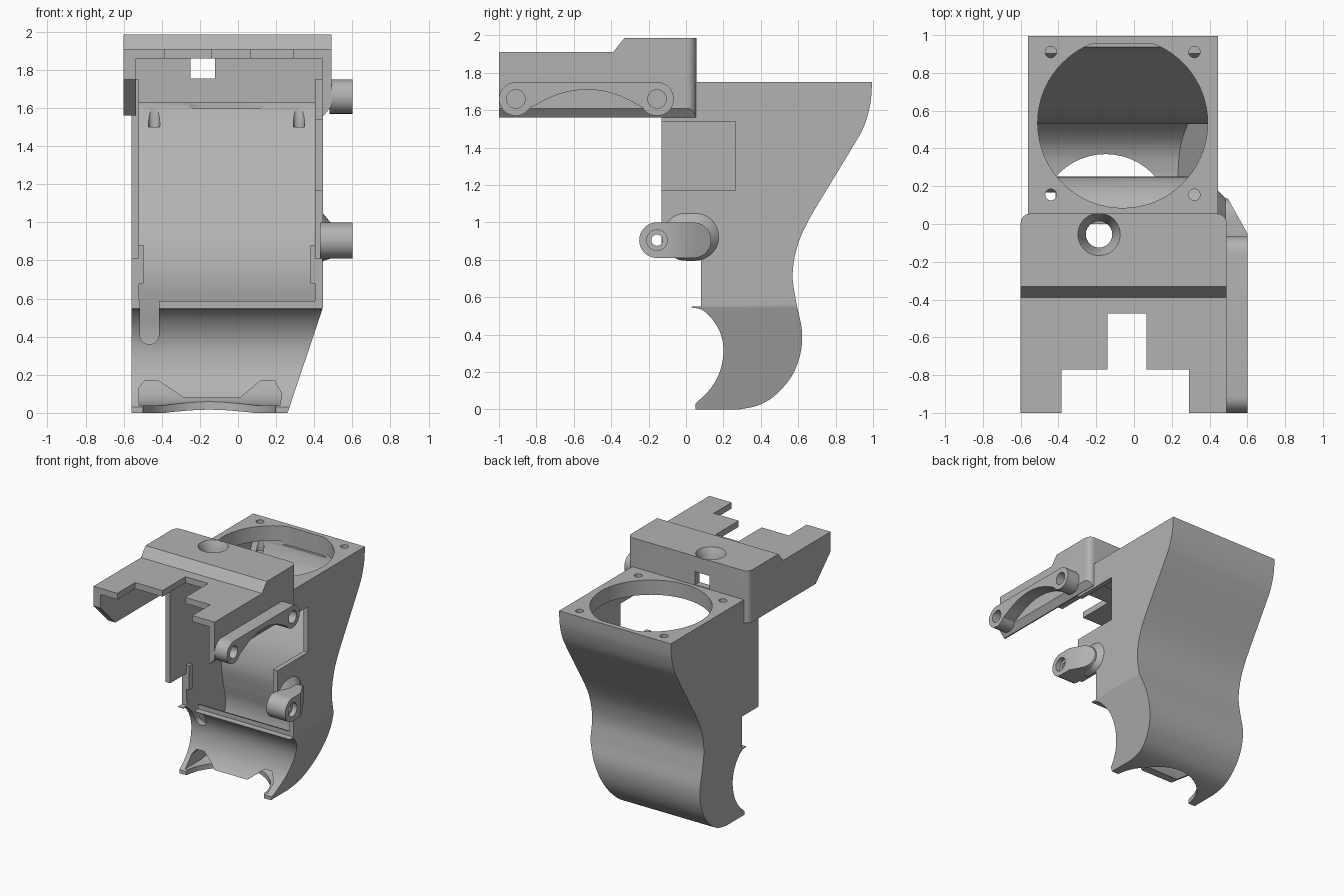
import bpy, bmesh, math
from mathutils import Vector

if "Cube" in bpy.data.objects:
    bpy.data.objects.remove(bpy.data.objects["Cube"])

grey = bpy.data.materials.new("plain_grey")
grey.use_nodes = True
grey.diffuse_color = (0.45, 0.45, 0.45, 1)
grey.node_tree.nodes["Principled BSDF"].inputs["Base Color"].default_value = grey.diffuse_color


def spline(pts, steps=6):
    """Smooth curve through the points."""
    p = [Vector(q) for q in [pts[0]] + pts + [pts[-1]]]
    out = []
    for a, b, c, d in zip(p, p[1:], p[2:], p[3:]):
        for i in range(steps):
            t = i / steps
            out.append((2 * b + (c - a) * t + (2 * a - 5 * b + 4 * c - d) * t**2
                        + (3 * b - a - 3 * c + d) * t**3) / 2)
    return out + [p[-1]]


def offset(pts, dist):
    """Shift a curve to its right-hand side."""
    out = []
    for i, p in enumerate(pts):
        d = (pts[min(i + 1, len(pts) - 1)] - pts[max(i - 1, 0)]).normalized()
        out.append(p + Vector((d.y, -d.x)) * dist)
    return out


def arc(cx, cy, r, start=0, end=360, n=24):
    return [(cx + r * math.cos(math.radians(start + (end - start) * i / n)),
             cy + r * math.sin(math.radians(start + (end - start) * i / n)))
            for i in range(n + (end - start < 360))]


def prism(name, pts, axis, lo, hi, edit=None, top=None):
    """Extrude a flat outline along an axis; top may be a second outline."""
    place = {"x": lambda p, h: (h, p[0], p[1]),
             "y": lambda p, h: (p[0], h, p[1]),
             "z": lambda p, h: (p[0], p[1], h)}[axis]
    bm = bmesh.new()
    a = [bm.verts.new(place(p, lo)) for p in pts]
    b = [bm.verts.new(place(p, hi)) for p in (top or pts)]
    bm.faces.new(a)
    bm.faces.new(b)
    for i in range(len(a)):
        j = (i + 1) % len(a)
        bm.faces.new((a[i], a[j], b[j], b[i]))
    if edit:
        edit(bm)
    bmesh.ops.recalc_face_normals(bm, faces=bm.faces)
    mesh = bpy.data.meshes.new(name)
    bm.to_mesh(mesh)
    bm.free()
    mesh.materials.append(grey)
    obj = bpy.data.objects.new(name, mesh)
    bpy.context.collection.objects.link(obj)
    return obj


def box(x0, x1, y0, y1, z0, z1):
    return prism("box_cutter", [(x0, y0), (x1, y0), (x1, y1), (x0, y1)], "z", z0, z1)


def cut(obj, *cutters):
    for c in cutters:
        mod = obj.modifiers.new("cut", "BOOLEAN")
        mod.operation, mod.solver, mod.object = "DIFFERENCE", "EXACT", c
        dg = bpy.context.evaluated_depsgraph_get()
        mesh = bpy.data.meshes.new_from_object(obj.evaluated_get(dg))
        obj.modifiers.clear()
        obj.data = mesh
        bpy.data.objects.remove(c)


def slice_off(bm, point, normal):
    res = bmesh.ops.bisect_plane(bm, geom=bm.verts[:] + bm.edges[:] + bm.faces[:],
                                 plane_co=point, plane_no=normal, clear_outer=True)
    bmesh.ops.holes_fill(bm, edges=[e for e in res["geom_cut"]
                                    if isinstance(e, bmesh.types.BMEdge)])


def taper(bm):
    """Slope the lower part of the +x side inwards."""
    bmesh.ops.bisect_plane(bm, geom=bm.verts[:] + bm.edges[:] + bm.faces[:],
                           plane_co=(0, 0, 0.55), plane_no=(0, 0, 1))
    for v in bm.verts:
        if v.co.x > 0 and v.co.z < 0.55:
            v.co.x -= (0.55 - v.co.z) * 0.336


# Duct shell: S-curved back, hollowed front with a concave lower face
back = spline([(0.995, 1.75), (0.985, 1.63), (0.95, 1.51), (0.895, 1.41), (0.78, 1.22),
               (0.655, 1.01), (0.595, 0.87), (0.57, 0.72), (0.59, 0.57), (0.62, 0.42),
               (0.61, 0.29), (0.56, 0.17), (0.47, 0.07), (0.38, 0.02), (0.28, 0)])
scoop = spline([(0.05, 0.03), (0.13, 0.11), (0.18, 0.2), (0.2, 0.3), (0.19, 0.39),
                (0.15, 0.47), (0.09, 0.53), (0.03, 0.545)])
duct = prism("duct", back + [Vector((0.05, 0))] + scoop
             + [(0.03, 0.55), (0.08, 0.551), (0.08, 0.81), (-0.13, 0.81), (-0.13, 1.75)],
             "x", -0.56, 0.445, taper)
inner_back = [p for p in offset(back, 0.04) if p.y < 1.63]
inner_scoop = [p for p in offset(scoop, 0.05) if p.y > 0.045]
cavity = prism("cavity_cutter", [(inner_back[0].x, 1.63)] + inner_back
               + [(inner_scoop[0].x, 0.04)] + inner_scoop
               + [(-0.3, 0.6), (-0.3, 1.8), (0, 1.8), (0, 1.63)],
               "x", -0.52, 0.405, taper)
outlet = prism("outlet_cutter", [(-0.52, 0.04), (-0.52, 0.13), (-0.49, 0.17), (-0.42, 0.17),
                                 (-0.27, 0.07), (0, 0.07), (0.12, 0.17), (0.19, 0.17),
                                 (0.23, 0.1), (0.22, 0.04)], "y", -0.1, 0.26)
slot = prism("slot_cutter", arc(-0.465, 0.41, 0.05, 180, 360, 12)
             + [(-0.415, 0.6), (-0.515, 0.6)], "y", -0.1, 0.26)
cut(duct, cavity, outlet, slot,
    prism("floor_cutter", arc(-0.15, 0.02, 0.35, n=48), "z", -0.1, 0.08),
    box(0.39, 0.5, -0.2, 0.265, 1.17, 1.54))

# Fan opening and its four screw holes
fan = prism("fan_cutter", [(x, min(y, 0.955)) for x, y in arc(-0.06, 0.535, 0.45, n=72)],
            "z", 1.6, 1.8)
cut(duct, fan, *[prism("screw_cutter", arc(x, y, 0.03), "z", 1.5, 1.8)
                 for x in (-0.44, 0.32) for y in (0.155, 0.91)])


# Mounting bracket: stepped block with rounded rear corners and chamfered lower edge
def bracket_edges(bm):
    rear = [e for e in bm.edges if all(v.co.y > 0.05 for v in e.verts)
            and abs(e.verts[0].co.z - e.verts[1].co.z) > 0.1]
    bmesh.ops.bevel(bm, geom=rear, offset=0.05, segments=6, profile=0.5, affect="EDGES")
    slice_off(bm, (0.49, 0, 1.61), (1, 0, -0.8))


bracket = prism("bracket", [(-1, 1.56), (0.055, 1.56), (0.055, 1.985), (-0.33, 1.985),
                            (-0.39, 1.91), (-1, 1.91)], "x", -0.6, 0.49, bracket_edges)
cut(bracket, box(-0.535, 0.44, -1.1, 0, 1.5, 1.86),
    box(-0.52, 0.405, -0.1, 0.1, 1.5, 1.63),
    box(-0.25, -0.12, -0.05, 0.1, 1.755, 1.86),
    box(-0.385, 0.29, -1.1, -0.77, 1.8, 2),
    box(-0.14, 0.065, -1.1, -0.475, 1.8, 2),
    prism("nose_cutter", [(-1.05, 1.8), (-0.75, 1.5), (-1.05, 1.5)], "x", -0.7, -0.5),
    prism("bolt_cutter", arc(-0.185, -0.055, 0.07), "z", 1.8, 2.1),
    prism("countersink_cutter", arc(-0.185, -0.055, 0.07), "z", 1.9, 1.99,
          top=arc(-0.185, -0.055, 0.115)))

# Upper side arm with two bosses and an arched underside
arch = [(-0.53 + 0.03 * i, 1.71 - 0.001 * i * i) for i in range(-9, 10)]
arm = prism("upper_arm", arc(-0.91, 1.66, 0.09, 90, 330) + arch
            + arc(-0.155, 1.66, 0.09, 210, 450), "x", 0.48, 0.6)
cut(arm, *[prism("pin_cutter", arc(y, 1.66, 0.05), "x", 0.485, 0.7) for y in (-0.91, -0.155)])


# Lower lug with a sloped rear, stepped bore and flared root
def capsule(y0, y1, z, r):
    return arc(y0, z, r, 90, 270) + arc(y1, z, r, 270, 450)


lug = prism("lower_lug", capsule(-0.155, 0.04, 0.905, 0.095), "x", 0.43, 0.6,
            lambda bm: slice_off(bm, (0.6, -0.05, 0), (0.18, 0.1, 0)))
cut(lug, prism("bore_cutter", arc(-0.155, 0.905, 0.03), "x", 0.3, 0.7),
    prism("recess_cutter", arc(-0.155, 0.905, 0.055), "x", 0.56, 0.7))
root = prism("lug_root", capsule(0, 0.05, 0.925, 0.13), "x", 0.44, 0.485,
             top=capsule(0, 0.04, 0.905, 0.095))

# Small guide tabs inside the duct mouth
left_tab = box(-0.53, -0.495, 0.08, 0.12, 0.68, 0.88)
left_tab.name = "guide_tab_right"
right_tab = box(0.38, 0.415, 0.08, 0.12, 0.68, 0.88)
right_tab.name = "guide_tab_left"

# Smooth the curved faces, keep the edges sharp
for obj in (duct, bracket, arm, lug, root, left_tab, right_tab):
    bpy.ops.object.select_all(action="DESELECT")
    obj.select_set(True)
    bpy.context.view_layer.objects.active = obj
    bpy.ops.object.shade_smooth_by_angle(angle=math.radians(30))
